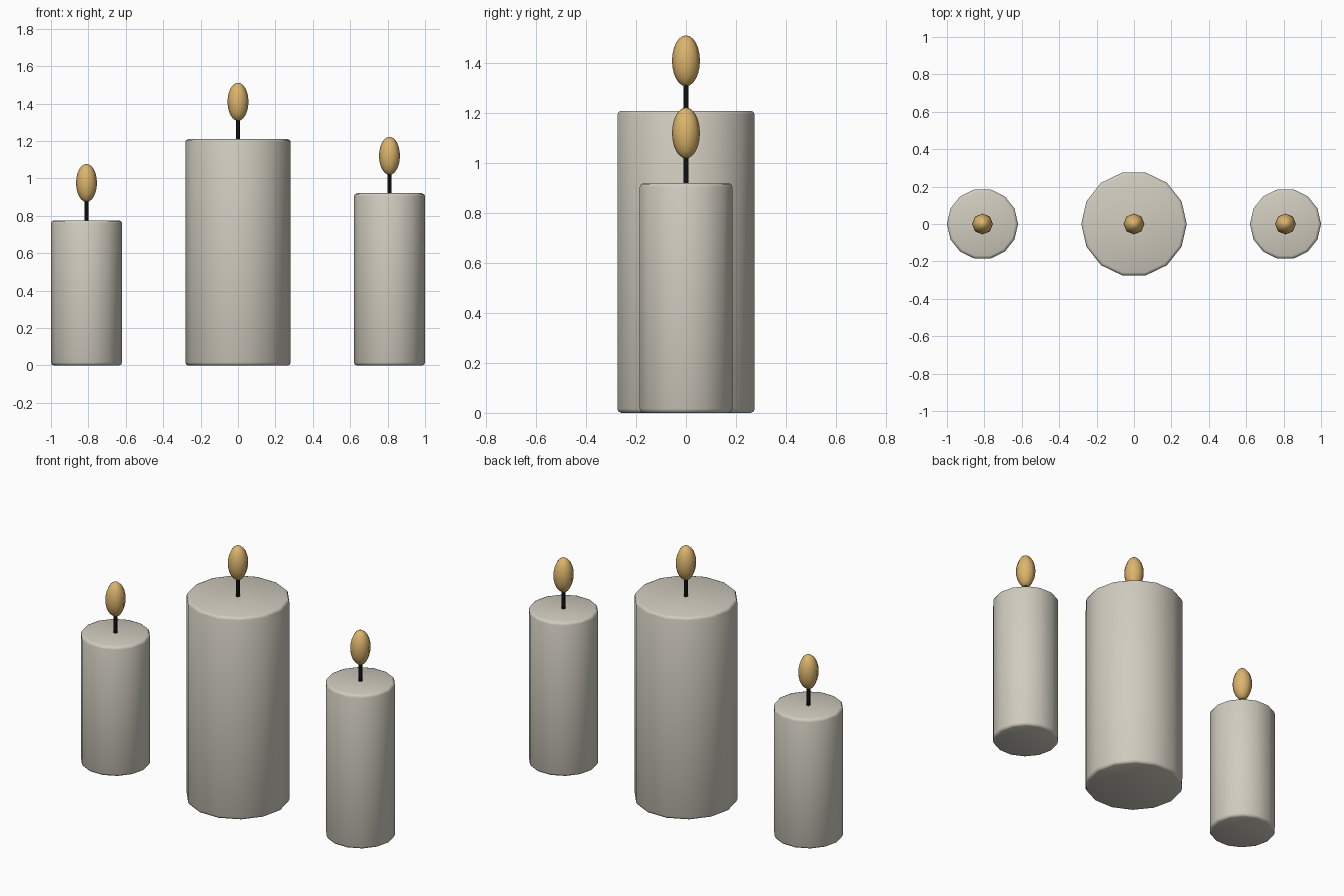
import bpy
import math

cube = bpy.data.objects.get("Cube")
if cube:
    bpy.data.objects.remove(cube, do_unlink=True)


def material(name, rgb):
    mat = bpy.data.materials.new(name)
    mat.use_nodes = True
    mat.diffuse_color = (*rgb, 1)
    mat.node_tree.nodes["Principled BSDF"].inputs["Base Color"].default_value = (*rgb, 1)
    return mat


WAX = material("ivory wax", (0.63, 0.60, 0.52))
WICK = material("black wick", (0.01, 0.01, 0.01))
FLAME = material("amber flame", (0.72, 0.46, 0.15))


def finish(name, mat):
    obj = bpy.context.object
    obj.name = name
    obj.data.materials.append(mat)
    bpy.ops.object.shade_smooth()
    return obj


def candle(side, x, radius, height):
    # Wax body: fourteen sides with softly bevelled rims
    bpy.ops.mesh.primitive_cylinder_add(
        vertices=14, radius=radius, depth=height, location=(x, 0, height / 2),
        rotation=(0, 0, math.pi / 2))
    body = finish(side + "_candle_body", WAX)
    bevel = body.modifiers.new("rim bevel", 'BEVEL')
    bevel.width = 0.016
    bevel.segments = 2
    bevel.limit_method = 'ANGLE'
    bevel.angle_limit = math.radians(40)

    # Wick, sunk a little into the wax and the flame
    bpy.ops.mesh.primitive_cylinder_add(
        vertices=8, radius=0.011, depth=0.16, location=(x, 0, height + 0.06))
    finish(side + "_wick", WICK)
    bpy.ops.object.shade_smooth_by_angle()

    # Stretched flame
    bpy.ops.mesh.primitive_uv_sphere_add(
        segments=8, ring_count=12, radius=1, location=(x, 0, height + 0.2))
    flame = finish(side + "_flame", FLAME)
    flame.scale = (0.056, 0.056, 0.102)


candle("right", -0.81, 0.19, 0.776)
candle("centre", 0, 0.282, 1.21)
candle("left", 0.81, 0.19, 0.921)
